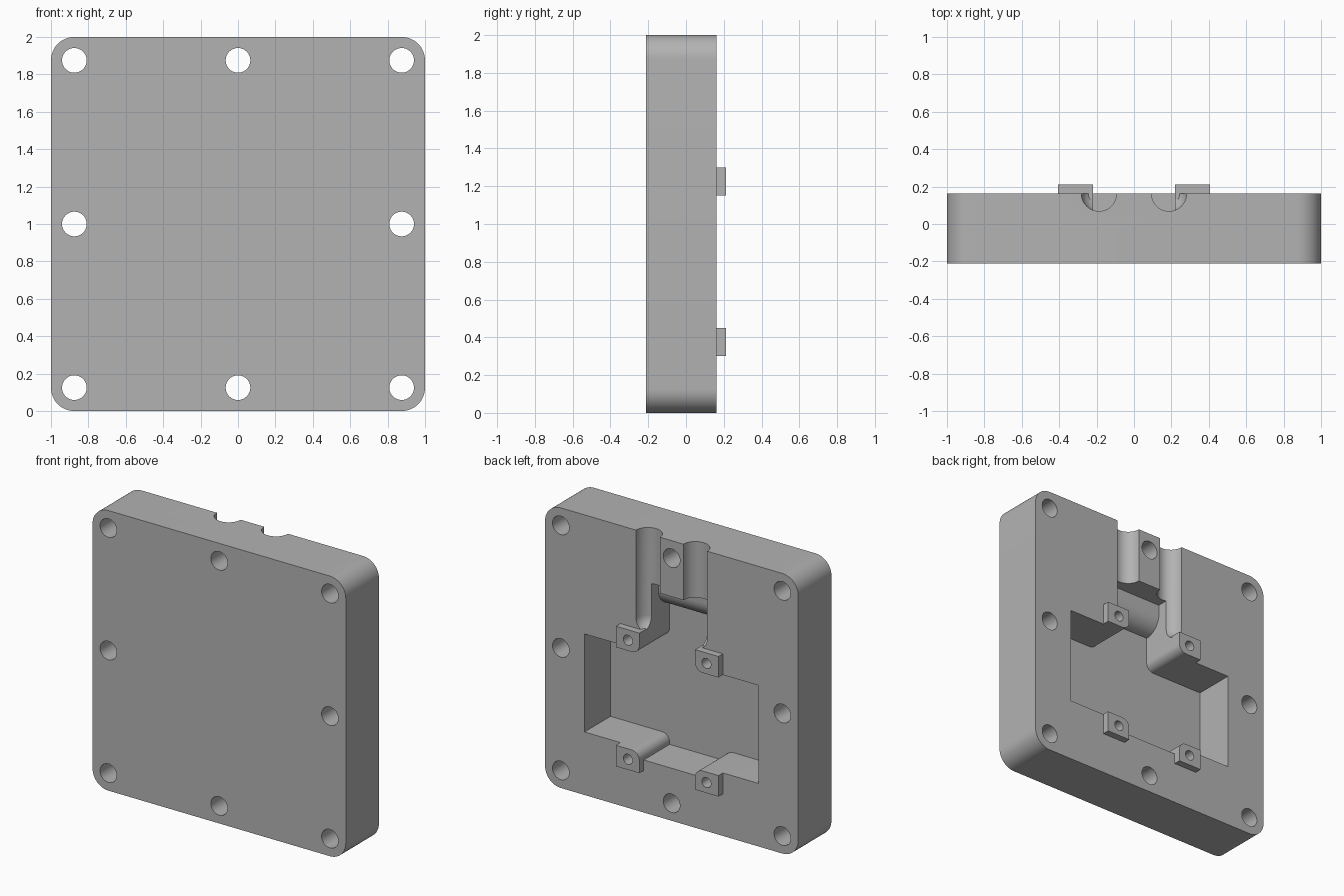
import bpy, bmesh
from math import radians, sin, cos

if "Cube" in bpy.data.objects:
    bpy.data.objects.remove(bpy.data.objects["Cube"], do_unlink=True)

FRONT, BACK, TAB_TOP = -0.2125, 0.1625, 0.2125
FLOOR, LEDGE = -0.13, -0.0025

grey = bpy.data.materials.new("machined_grey")
grey.use_nodes = True
grey.diffuse_color = (0.45, 0.45, 0.45, 1)
grey.node_tree.nodes["Principled BSDF"].inputs["Base Color"].default_value = grey.diffuse_color


def arc(u, v, r, start, end, steps=12):
    """Points on an arc, angles in degrees."""
    angles = [radians(start + (end - start) * i / steps) for i in range(steps + 1)]
    return [(u + r * cos(a), v + r * sin(a)) for a in angles]


def circle(u, v, r, steps=40):
    return arc(u, v, r, 0, 360, steps)[:-1]


def box(u0, u1, v0, v1):
    return [(u0, v0), (u1, v0), (u1, v1), (u0, v1)]


def add_object(name, bm):
    bmesh.ops.recalc_face_normals(bm, faces=bm.faces)
    mesh = bpy.data.meshes.new(name)
    bm.to_mesh(mesh)
    bm.free()
    mesh.materials.append(grey)
    obj = bpy.data.objects.new(name, mesh)
    bpy.context.collection.objects.link(obj)
    return obj


def prism(name, outline, axis, low, high):
    """Extrude a flat outline along one axis."""
    place = {"x": lambda p: (low, p[0], p[1]),
             "y": lambda p: (p[0], low, p[1]),
             "z": lambda p: (p[0], p[1], low)}[axis]
    bm = bmesh.new()
    face = bm.faces.new([bm.verts.new(place(p)) for p in outline])
    ext = bmesh.ops.extrude_face_region(bm, geom=[face])
    shift = [(high - low) * (axis == a) for a in "xyz"]
    bmesh.ops.translate(bm, vec=shift,
                        verts=[g for g in ext["geom"] if isinstance(g, bmesh.types.BMVert)])
    return add_object(name, bm)


def combine(target, tool, operation):
    """Apply a boolean and discard the tool."""
    tool.hide_render = True
    mod = target.modifiers.new(operation.lower(), "BOOLEAN")
    mod.operation, mod.object, mod.solver = operation, tool, "EXACT"
    bpy.ops.object.select_all(action="DESELECT")
    bpy.context.view_layer.objects.active = target
    target.select_set(True)
    bpy.ops.object.modifier_apply(modifier=mod.name)
    bpy.data.objects.remove(tool, do_unlink=True)


# Rounded square plate
r = 0.125
outline = (arc(1 - r, r, r, -90, 0) + arc(1 - r, 2 - r, r, 0, 90)
           + arc(r - 1, 2 - r, r, 90, 180) + arc(r - 1, r, r, 180, 270))
plate = prism("housing_plate", outline, "y", FRONT, BACK)

# Eight through holes around the rim
for x in (-0.875, 0, 0.875):
    for z in (0.125, 1, 1.875):
        if x or z != 1:
            combine(plate, prism("rim_hole", circle(x, z, 0.066), "y", -1, 1), "DIFFERENCE")

# Two cable grooves with ball ends, open at the top edge
for side in (-1, 1):
    bm = bmesh.new()
    profile = [(0, 2.1), (0.094, 2.1)] + arc(0, 1.375, 0.094, 0, -90, 10)
    verts = [bm.verts.new((u, 0, z)) for u, z in profile]
    edges = [bm.edges.new(pair) for pair in zip(verts, verts[1:])]
    bmesh.ops.spin(bm, geom=verts + edges, axis=(0, 0, 1), cent=(0, 0, 0),
                   angle=radians(360), steps=40)
    bmesh.ops.remove_doubles(bm, verts=bm.verts, dist=0.0005)
    bmesh.ops.translate(bm, verts=bm.verts, vec=(side * 0.1875, BACK, 0))
    combine(plate, add_object("cable_groove", bm), "DIFFERENCE")

# Four raised screw tabs, overlapping the pocket so that it trims them
for side in (-1, 1):
    for low, high in ((0.30, 0.47), (1.13, 1.30)):
        tab = box(*sorted((side * 0.2202, side * 0.405)), low, high)
        combine(plate, prism("screw_tab", tab, "y", BACK - 0.03, TAB_TOP), "UNION")

# Cross-shaped pocket with rounded inner corners
half = ([(0.22, 0.375)] + arc(0.28, 0.39, 0.06, 180, 90)
        + [(0.6875, 0.45), (0.6875, 1.15)]
        + arc(0.28, 1.21, 0.06, 270, 180) + [(0.22, 1.6)])
pocket = half + [(-x, z) for x, z in reversed(half)]
combine(plate, prism("pocket", pocket, "y", FLOOR, 0.5), "DIFFERENCE")

# Shallow ledge at the pocket's upper end, with a rounded lower edge
step = LEDGE - FLOOR
ledge = ([(FLOOR - 0.03, 1.4 + step), (FLOOR - 0.03, 1.4)]
         + arc(FLOOR, 1.4 + step, step, -90, 0)
         + [(LEDGE, 1.63), (FLOOR - 0.03, 1.63)])
combine(plate, prism("ledge", ledge, "x", -0.24, 0.24), "UNION")

# Blind screw holes in the tabs
for x in (-0.31, 0.31):
    for z in (0.375, 1.225):
        combine(plate, prism("screw_hole", circle(x, z, 0.036, 28), "y", 0, 0.5), "DIFFERENCE")

bpy.ops.object.select_all(action="DESELECT")
plate.select_set(True)
bpy.context.view_layer.objects.active = plate
bpy.ops.object.shade_smooth_by_angle(angle=radians(30))
